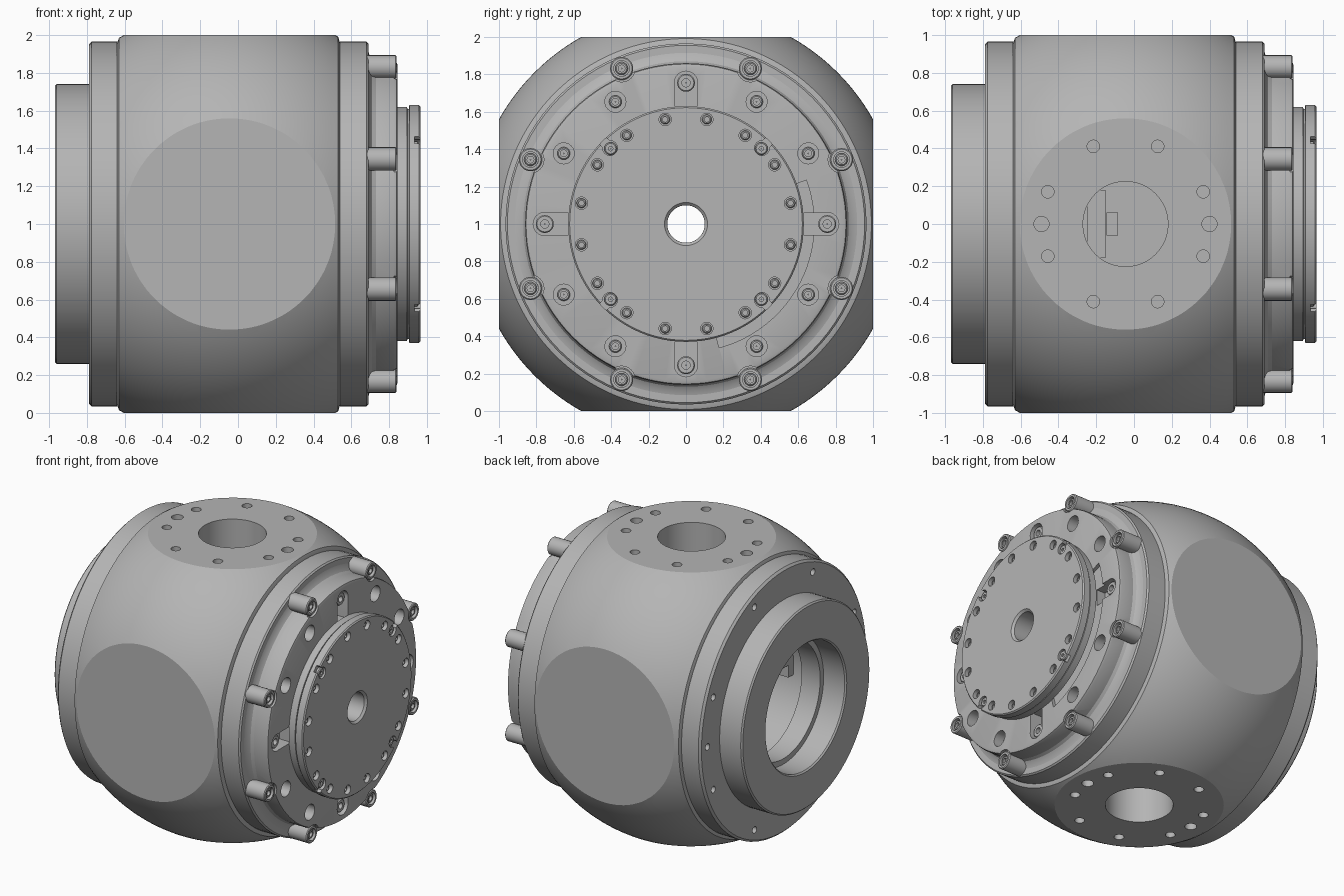
import bpy, bmesh
from math import sin, cos, pi, radians, sqrt
from mathutils import Matrix, Vector

if "Cube" in bpy.data.objects:
    bpy.data.objects.remove(bpy.data.objects["Cube"])

grey = bpy.data.materials.new("satin grey")
grey.use_nodes = True
tone = (0.46, 0.46, 0.46, 1)
grey.diffuse_color = tone
grey.node_tree.nodes["Principled BSDF"].inputs["Base Color"].default_value = tone

CX = -0.045  # middle of the spherical body along the axis


def polar(r, deg):
    return r * cos(radians(deg)), 1 + r * sin(radians(deg))


def lathe(bm, profile, segs=96, y=0, z=1, start=0, sweep=360):
    """Spin a closed (x, radius) outline about an axis parallel to x."""
    full = sweep == 360
    rows = []
    for i in range(segs if full else segs + 1):
        t = radians(start + sweep * i / segs)
        rows.append([bm.verts.new((x, y + r * cos(t), z + r * sin(t))) for x, r in profile])
    n, faces = len(profile), []
    for i in range(segs):
        a, b = rows[i], rows[(i + 1) % len(rows)]
        faces += [bm.faces.new((a[j], a[(j + 1) % n], b[(j + 1) % n], b[j])) for j in range(n)]
    if not full:
        faces += [bm.faces.new(rows[0]), bm.faces.new(rows[-1])]
    bmesh.ops.recalc_face_normals(bm, faces=faces)


def rod(bm, r, x0, x1, y, z, segs=24):
    """Solid cylinder along x."""
    m = Matrix.Translation(((x0 + x1) / 2, y, z)) @ Matrix.Rotation(pi / 2, 4, 'Y')
    bmesh.ops.create_cone(bm, cap_ends=True, segments=segs, radius1=r, radius2=r,
                          depth=x1 - x0, matrix=m)


def post(bm, r, z0, z1, x, y, segs=24):
    """Solid cylinder along z."""
    bmesh.ops.create_cone(bm, cap_ends=True, segments=segs, radius1=r, radius2=r,
                          depth=z1 - z0, matrix=Matrix.Translation((x, y, (z0 + z1) / 2)))


def box(bm, size, centre, turn=0):
    """Box turned about the main axis."""
    m = (Matrix.Translation((0, 0, 1)) @ Matrix.Rotation(radians(turn), 4, 'X')
         @ Matrix.Translation(centre) @ Matrix.Diagonal((*size, 1)))
    bmesh.ops.create_cube(bm, size=1, matrix=m)


def make(name, bm):
    mesh = bpy.data.meshes.new(name)
    bm.to_mesh(mesh)
    bm.free()
    ob = bpy.data.objects.new(name, mesh)
    bpy.context.scene.collection.objects.link(ob)
    mesh.materials.append(grey)
    return ob


def cut(ob, bm, op='DIFFERENCE'):
    tool = make("cutter", bm)
    tool.hide_render = True
    mod = ob.modifiers.new("cut", 'BOOLEAN')
    mod.operation, mod.solver, mod.object, mod.use_self = op, 'EXACT', tool, True
    bpy.context.view_layer.update()
    done = bpy.data.meshes.new_from_object(ob.evaluated_get(bpy.context.evaluated_depsgraph_get()))
    ob.modifiers.clear()
    ob.data = done
    bpy.data.objects.remove(tool)


def turned(name, profile, segs=96):
    bm = bmesh.new()
    lathe(bm, profile, segs)
    return make(name, bm)


# Spherical body with four flats, rear bore and shaft bore
R = sqrt(1 + 0.56 ** 2)
xs = [-0.63 + 1.16 * i / 32 for i in range(33)]
outer = [(-0.64, 0.96)] + [(x, sqrt(R * R - (x - CX) ** 2)) for x in xs] + [(0.54, 0.96)]
body = turned("body", outer + [(0.54, 0.1), (-0.15, 0.1), (-0.15, 0.5), (-0.64, 0.5)], 128)
bm = bmesh.new()
box(bm, (4, 2, 2), (0, 0, 0))
cut(body, bm, 'INTERSECT')

# Mounting holes in the top and bottom flats
bm = bmesh.new()
for z, s in ((2, -1), (0, 1)):
    def drill(r, depth, x, y):
        a, b = sorted((z - 0.1 * s, z + depth * s))
        post(bm, r, a, b, x, y, 48 if r > 0.1 else 24)
    drill(0.225, 0.42, CX, 0)
    for k in range(8):
        t = radians(22.5 + 45 * k)
        drill(0.033, 0.12, CX + 0.445 * cos(t), 0.445 * sin(t))
    for side in (-1, 1):
        drill(0.04, 0.12, CX + 0.445 * side, 0)
cut(body, bm)

# Step and clip on the floor of each wide hole
bm = bmesh.new()
for s in (-1, 1):
    box(bm, (0.1, 0.36, 0.03), (-0.2, 0, 0.585 * s))
    box(bm, (0.06, 0.12, 0.08), (-0.115, 0, 0.6 * s))
make("hole_clips", bm)

# Rear flange with small rim holes
flange = turned("rear_flange", [(-0.64, 0.965), (-0.775, 0.965), (-0.79, 0.95),
                                (-0.79, 0.42), (-0.64, 0.42)])
bm = bmesh.new()
for deg in [22.5 + 45 * k for k in range(8)] + [0, 180]:
    rod(bm, 0.024, -0.9, -0.72, *polar(0.88, deg))
cut(flange, bm)
turned("rear_ring", [(-0.79, 0.74), (-0.96, 0.74), (-0.97, 0.73), (-0.97, 0.47),
                     (-0.96, 0.46), (-0.79, 0.46)])

# Bracket inside the rear bore
bm = bmesh.new()
box(bm, (0.14, 0.12, 0.06), (-0.45, -0.44, 0.05))
box(bm, (0.14, 0.06, 0.14), (-0.45, -0.47, 0))
make("inner_bracket", bm)

# Front flange
turned("front_flange", [(0.54, 0.965), (0.68, 0.965), (0.69, 0.955), (0.69, 0.1), (0.54, 0.1)])

# Front cover with slots, counterbores and a shallow arc recess
cover = turned("front_cover", [(0.69, 0.915), (0.697, 0.89), (0.71, 0.87), (0.73, 0.86),
                               (0.825, 0.86), (0.84, 0.855), (0.845, 0.84),
                               (0.845, 0.1), (0.69, 0.1)])
bm = bmesh.new()
for k in range(4):
    box(bm, (0.2, 0.16, 0.12), (0.85, 0.675, 0), 90 * k)
    rod(bm, 0.062, 0.749, 0.95, *polar(0.755, 90 * k))
    for deg in (30, 60):
        rod(bm, 0.056, 0.76, 0.95, *polar(0.755, 90 * k + deg))
cut(cover, bm)
bm = bmesh.new()
lathe(bm, [(0.82, 0.55), (0.82, 0.685), (0.9, 0.685), (0.9, 0.55)], 24, start=-75, sweep=95)
for k in range(8):
    rod(bm, 0.072, 0.825, 0.95, *polar(0.9, 22.5 + 45 * k))
cut(cover, bm)

# Output hub
hub = turned("output_hub", [(0.845, 0.62), (0.895, 0.62), (0.897, 0.61), (0.905, 0.61),
                            (0.907, 0.63), (0.957, 0.63), (0.965, 0.622), (0.965, 0.115),
                            (0.95, 0.1), (0.845, 0.1)])
bm = bmesh.new()
for k in range(16):
    rod(bm, 0.033, 0.925, 1.1, *polar(0.57, 11.25 + 22.5 * k))
for k in range(4):
    rod(bm, 0.04, 0.935, 1.1, *polar(0.575, 45 + 90 * k))
    box(bm, (0.15, 0.1, 0.05), (1.01, 0.625, 0), 45 + 90 * k)
cut(hub, bm)


def tubes(name, r, hole, x0, x1, floor, radius, angles, segs=24):
    """Ring of round heads, each with a socket in its front end."""
    bm = bmesh.new()
    for deg in angles:
        y, z = polar(radius, deg)
        lathe(bm, [(x0, r), (x1 - 0.006, r), (x1, r - 0.006), (x1, hole),
                   (floor, hole), (floor, 0.002), (x0, 0.002)], segs, y, z)
    make(name, bm)


# Bolt bosses and screws
eighths = [22.5 + 45 * k for k in range(8)]
quarters = [90 * k for k in range(4)]
tubes("rim_bosses", 0.062, 0.042, 0.68, 0.84, 0.8, 0.9, eighths)
tubes("rim_bolts", 0.034, 0.018, 0.79, 0.83, 0.81, 0.9, eighths, 18)
tubes("slot_bolts", 0.048, 0.022, 0.74, 0.83, 0.79, 0.755, quarters)
tubes("cover_bolts", 0.034, 0.018, 0.75, 0.79, 0.77, 0.755,
      [a + d for a in quarters for d in (30, 60)], 18)
tubes("hub_screws", 0.026, 0.013, 0.92, 0.945, 0.93, 0.57,
      [11.25 + 22.5 * k for k in range(16)], 18)
tubes("hub_edge_screws", 0.034, 0.012, 0.93, 0.955, 0.945, 0.57, [a + 45 for a in quarters], 18)

# Smooth shading with crisp edges
for ob in bpy.context.scene.objects:
    if ob.type == 'MESH':
        bpy.ops.object.select_all(action='DESELECT')
        ob.select_set(True)
        bpy.context.view_layer.objects.active = ob
        bpy.ops.object.shade_smooth_by_angle(angle=radians(22))
